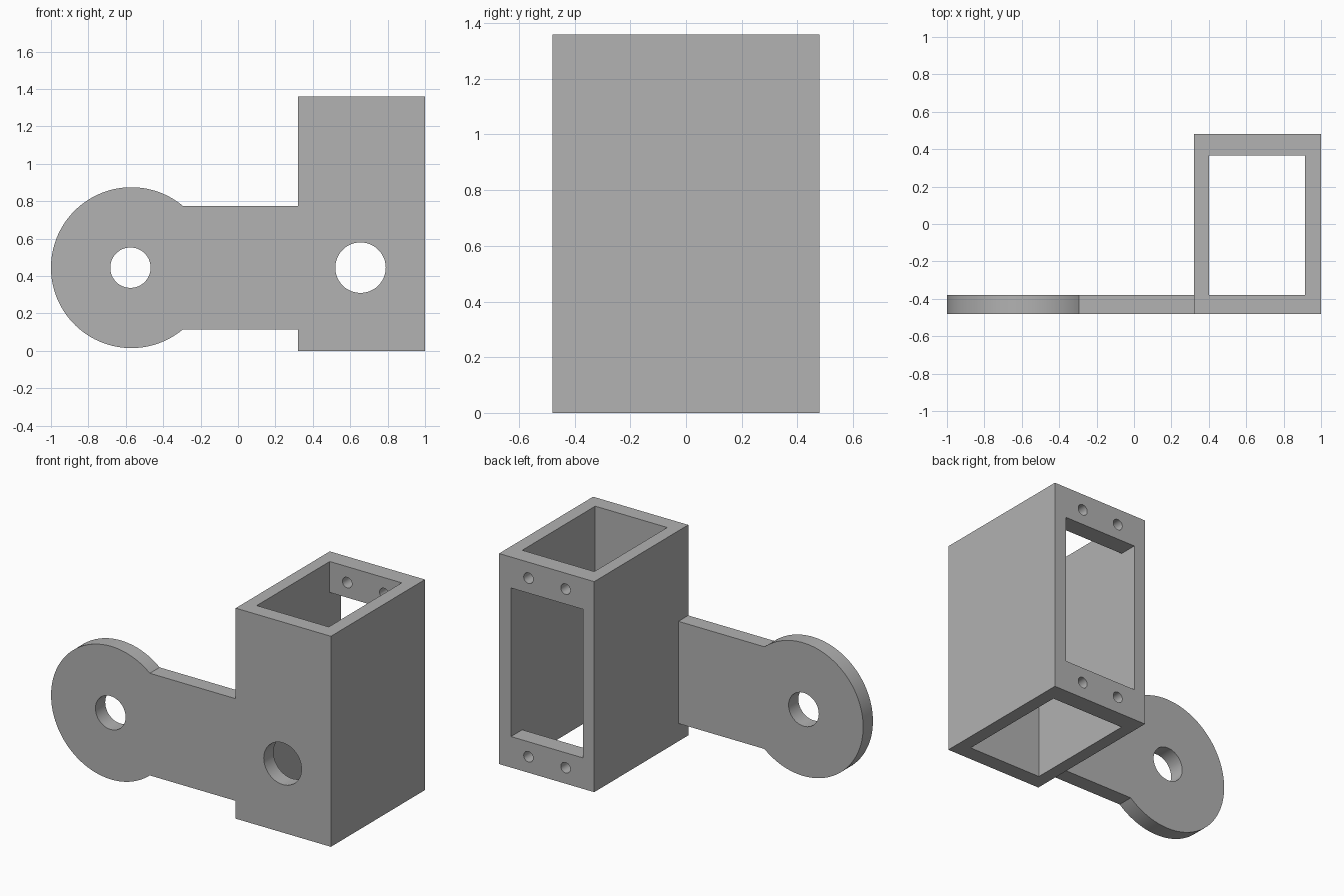
import bpy, bmesh, math
from mathutils import Matrix, Vector

cube = bpy.data.objects.get("Cube")
if cube:
    bpy.data.objects.remove(cube, do_unlink=True)

grey = bpy.data.materials.new("plain_grey")
grey.use_nodes = True
COLOUR = (0.445, 0.445, 0.445, 1)
grey.diffuse_color = COLOUR
grey.node_tree.nodes["Principled BSDF"].inputs["Base Color"].default_value = COLOUR


def finish(name, bm):
    bmesh.ops.recalc_face_normals(bm, faces=bm.faces)
    mesh = bpy.data.meshes.new(name)
    bm.to_mesh(mesh)
    bm.free()
    mesh.materials.append(grey)
    obj = bpy.data.objects.new(name, mesh)
    bpy.context.collection.objects.link(obj)
    return obj


def block(name, low, high):
    low, high = Vector(low), Vector(high)
    bm = bmesh.new()
    place = Matrix.Translation((low + high) / 2) @ Matrix.Diagonal((*(high - low), 1))
    bmesh.ops.create_cube(bm, size=1, matrix=place)
    return finish(name, bm)


def rod(name, x, z, radius, y0, y1, sides=48):
    """Cylinder running front to back."""
    bm = bmesh.new()
    place = Matrix.Translation((x, (y0 + y1) / 2, z)) @ Matrix.Rotation(math.pi / 2, 4, "X")
    bmesh.ops.create_cone(bm, cap_ends=True, segments=sides, radius1=radius,
                          radius2=radius, depth=y1 - y0, matrix=place)
    return finish(name, bm)


def combine(obj, tool, operation):
    mod = obj.modifiers.new(operation.lower(), "BOOLEAN")
    mod.operation = operation
    mod.solver = "EXACT"
    mod.object = tool
    bpy.context.view_layer.objects.active = obj
    bpy.ops.object.modifier_apply(modifier=mod.name)
    bpy.data.objects.remove(tool, do_unlink=True)


FRONT, PLATE_BACK, BACK = -0.48, -0.38, 0.48
AXIS_Z = 0.445

# Link arm: round end and flat bar, as one extruded outline
RADIUS, HALF_BAR, EYE_X = 0.43, 0.33, -0.57
start = math.asin(HALF_BAR / RADIUS)
steps = 96
outline = [(0.36, AXIS_Z - HALF_BAR), (0.36, AXIS_Z + HALF_BAR)]
for i in range(steps + 1):
    a = start + (2 * math.pi - 2 * start) * i / steps
    outline.append((EYE_X + RADIUS * math.cos(a), AXIS_Z + RADIUS * math.sin(a)))
bm = bmesh.new()
face = bm.faces.new([bm.verts.new((x, FRONT, z)) for x, z in outline])
side = bmesh.ops.extrude_face_region(bm, geom=[face])["geom"]
bmesh.ops.translate(bm, vec=(0, PLATE_BACK - FRONT, 0),
                    verts=[v for v in side if isinstance(v, bmesh.types.BMVert)])
arm = finish("link_arm", bm)

# Open rectangular housing joined to the arm
bracket = block("housing_bracket", (0.32, FRONT, 0), (1, BACK, 1.36))
combine(bracket, arm, "UNION")
combine(bracket, block("shaft_cutter", (0.4, PLATE_BACK, -0.1), (0.915, 0.365, 1.5)), "DIFFERENCE")

# Back window, pivot holes and four screw holes
combine(bracket, block("window_cutter", (0.4, 0.3, 0.2), (0.915, 0.6, 1.16)), "DIFFERENCE")
combine(bracket, rod("eye_cutter", -0.575, AXIS_Z, 0.108, -0.6, -0.3), "DIFFERENCE")
combine(bracket, rod("front_hole_cutter", 0.655, AXIS_Z, 0.135, -0.6, -0.3), "DIFFERENCE")
for x in (0.525, 0.79):
    for z in (0.103, 1.257):
        combine(bracket, rod("screw_cutter", x, z, 0.034, 0.3, 0.6, 32), "DIFFERENCE")

# Smooth the round walls, keep the edges sharp
bpy.ops.object.select_all(action="DESELECT")
bracket.select_set(True)
bpy.context.view_layer.objects.active = bracket
bpy.ops.object.shade_smooth_by_angle(angle=math.radians(30))
